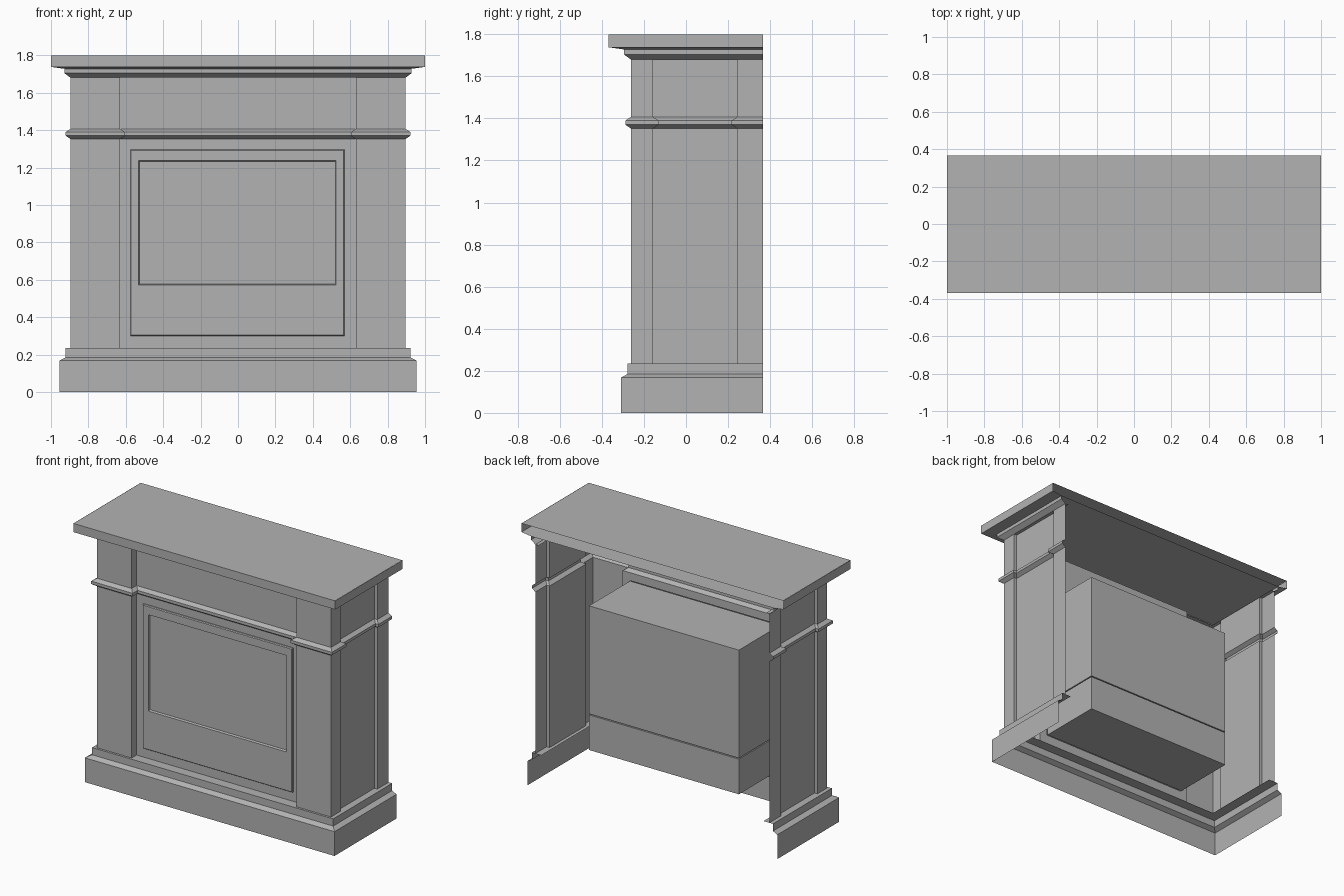
import bpy

if "Cube" in bpy.data.objects:
    bpy.data.objects.remove(bpy.data.objects["Cube"])

BACK = 0.367    # open rear edge
PANEL = -0.208  # recessed centre of the front

grey = bpy.data.materials.new("mid_grey")
grey.diffuse_color = (0.45, 0.45, 0.45, 1)
grey.use_nodes = True
grey.node_tree.nodes["Principled BSDF"].inputs["Base Color"].default_value = grey.diffuse_color


def make(name, verts, faces):
    mesh = bpy.data.meshes.new(name)
    mesh.from_pydata(verts, [], faces)
    mesh.materials.append(grey)
    obj = bpy.data.objects.new(name, mesh)
    bpy.context.collection.objects.link(obj)
    return obj


def mirrored(half):
    """Plan path from the back left, round the front, to the back right."""
    return half + [(-x, y) for x, y in reversed(half)]


def sweep(name, path, profile, skip=()):
    """Mitred sheet: profile of (outward offset, z) along a square-cornered path."""
    normals = []
    for (x0, y0), (x1, y1) in zip(path, path[1:]):
        length = abs(x1 - x0) + abs(y1 - y0)
        normals.append(((y1 - y0) / length, -(x1 - x0) / length))
    verts, faces, n = [], [], len(profile)
    for i, (x, y) in enumerate(path):
        near = normals[max(i - 1, 0):i + 1]
        nx, ny = sum(v[0] for v in near), sum(v[1] for v in near)
        verts += [(x + nx * o, y + ny * o, z) for o, z in profile]
    for i in range(len(path) - 1):
        if i in skip:
            continue
        for j in range(n - 1):
            a, b = i * n + j, (i + 1) * n + j
            faces.append((a, b, b + 1, a + 1))
    return make(name, verts, faces)


def nested(name, rects, cap):
    """Front-facing panel made from nested rectangles (x0, x1, z0, z1, y)."""
    verts, faces = [], []
    for x0, x1, z0, z1, y in rects:
        verts += [(x0, y, z0), (x1, y, z0), (x1, y, z1), (x0, y, z1)]
    for r in range(len(rects) - 1):
        for i in range(4):
            a, b = r * 4 + i, r * 4 + (i + 1) % 4
            faces.append((a, b, b + 4, a + 4))
    if cap:
        k = len(verts) - 4
        faces.append((k, k + 1, k + 2, k + 3))
    return make(name, verts, faces)


def plate(name, x, front, z, up):
    """Horizontal sheet from the front edge to the open back."""
    order = (0, 1, 2, 3) if up else (3, 2, 1, 0)
    make(name, [(-x, front, z), (x, front, z), (x, BACK, z), (-x, BACK, z)], [order])


def box(name, x0, x1, y0, y1, z0, z1):
    bpy.ops.mesh.primitive_cube_add(
        size=1, location=((x0 + x1) / 2, (y0 + y1) / 2, (z0 + z1) / 2))
    obj = bpy.context.object
    obj.name = name
    obj.scale = (x1 - x0, y1 - y0, z1 - z0)
    obj.data.materials.append(grey)


# Plan paths: plain rectangles, and the body with corner pilasters
base = mirrored([(-0.895, BACK), (-0.895, -0.25)])
plain = mirrored([(-0.895, BACK), (-0.895, -0.262)])
jogged = mirrored([(-0.895, BACK), (-0.895, 0.243), (-0.873, 0.243),
                   (-0.873, -0.157), (-0.895, -0.157), (-0.895, -0.262),
                   (-0.63, -0.262), (-0.63, PANEL)])
CENTRE = 7  # front span between the pilasters

# Plinth, pilastered walls, belt moulding and frieze
sweep("plinth", base, [(0.06, 0), (0.06, 0.168), (0.027, 0.185),
                       (0.027, 0.235), (-0.045, 0.235)])
sweep("lower_walls", jogged, [(0, 0.235), (0, 1.352)], skip=(CENTRE,))
sweep("belt_moulding", jogged, [(0, 1.352), (0.026, 1.37),
                                (0.026, 1.39), (0, 1.407)])
sweep("frieze_walls", jogged, [(0, 1.407), (0, 1.68)])

# Crown moulding and mantel shelf, open at the back
sweep("crown_moulding", plain, [(-0.025, 1.68), (0, 1.68), (0.033, 1.704),
                                (0.033, 1.728)])
sweep("shelf_edge", plain, [(0.033, 1.728), (0.106, 1.738), (0.106, 1.798)])
plate("shelf_top", 1, -0.368, 1.798, True)
plate("shelf_underside", 0.928, -0.295, 1.728, False)

# Front panel with the opening, then the raised insert and its sunken window
L, R, B, T = -0.576, 0.57, 0.3, 1.297
nested("front_panel", [(-0.63, 0.63, 0.235, 1.352, PANEL),
                       (L, R, B, T, PANEL)], False)
c = 0.005
nested("firebox_front", [(L, R, B, T, PANEL),
                         (L, R, B, T, PANEL - 0.008),
                         (L + c, R - c, B + c, T - c, PANEL - 0.014),
                         (-0.531, 0.525, 0.571, 1.237, PANEL - 0.014),
                         (-0.526, 0.52, 0.576, 1.232, PANEL)], True)

# Firebox body behind the panel, in two stacked sections
box("firebox_upper", L, R, PANEL + 0.005, 0.245, 0.55, T)
box("firebox_lower", L, R, PANEL + 0.005, 0.245, B, 0.543)
